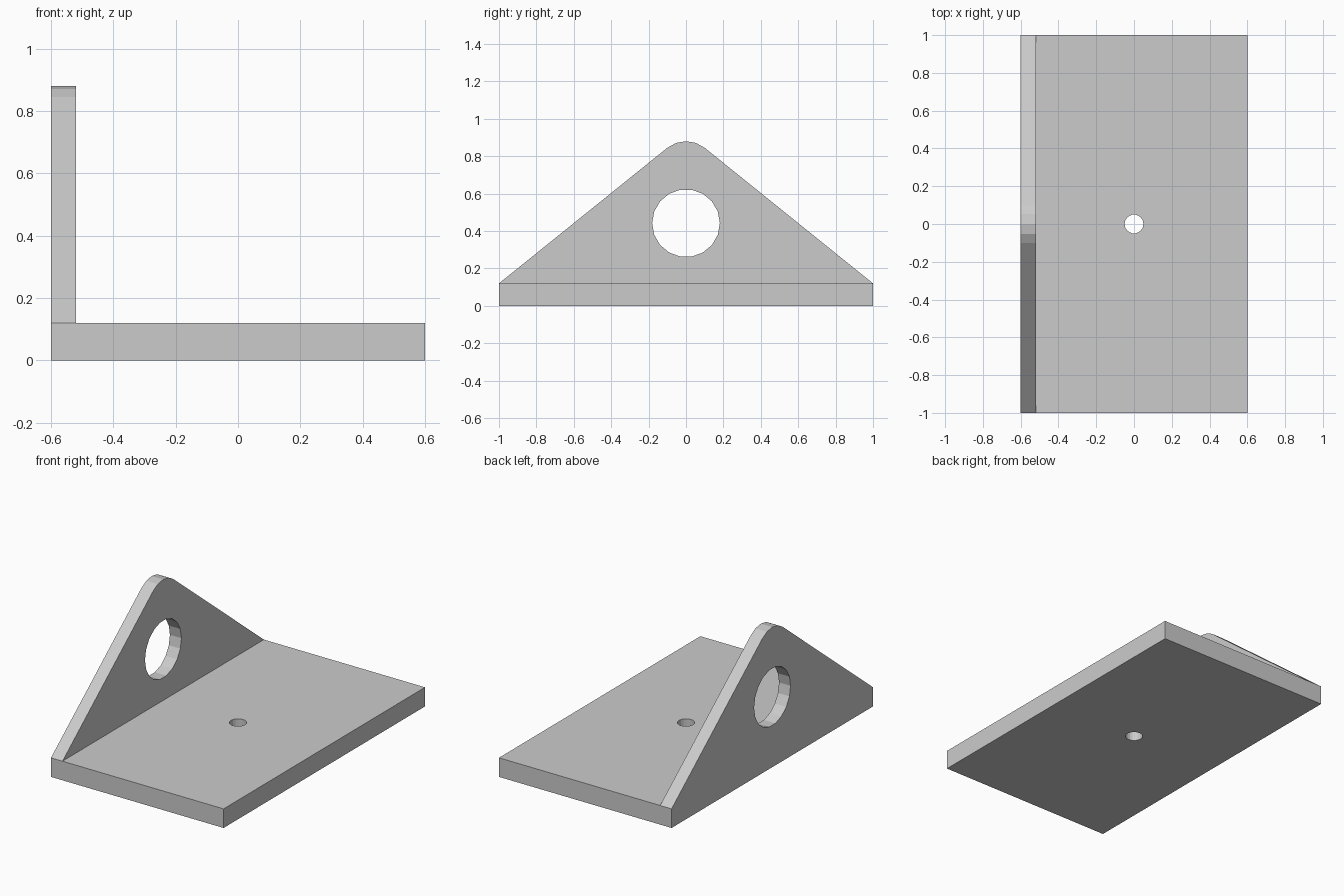
import bpy
import bmesh
from math import atan2, cos, sin, pi, radians
from mathutils import Matrix, Vector

cube = bpy.data.objects.get("Cube")
if cube:
    bpy.data.objects.remove(cube, do_unlink=True)

# Plain grey metal
grey = bpy.data.materials.new("grey metal")
grey.use_nodes = True
colour = (0.6, 0.6, 0.6, 1)
grey.diffuse_color = colour
grey.node_tree.nodes["Principled BSDF"].inputs["Base Color"].default_value = colour

BASE_Z = 0.12
SIDES = 18


def extrude_profile(name, points, offset):
    """Solid made by sweeping a flat outline along an offset."""
    bm = bmesh.new()
    face = bm.faces.new([bm.verts.new(p) for p in points])
    swept = bmesh.ops.extrude_face_region(bm, geom=[face])["geom"]
    verts = [v for v in swept if isinstance(v, bmesh.types.BMVert)]
    bmesh.ops.translate(bm, verts=verts, vec=Vector(offset))
    bmesh.ops.recalc_face_normals(bm, faces=bm.faces)
    mesh = bpy.data.meshes.new(name)
    bm.to_mesh(mesh)
    bm.free()
    obj = bpy.data.objects.new(name, mesh)
    mesh.materials.append(grey)
    bpy.context.collection.objects.link(obj)
    return obj


def drill(obj, points, offset):
    """Cut a straight hole through a part."""
    cutter = extrude_profile(obj.name + "_hole_cutter", points, offset)
    cutter.hide_render = True
    cutter.hide_viewport = True
    cutter.display_type = 'WIRE'
    mod = obj.modifiers.new("hole", 'BOOLEAN')
    mod.operation = 'DIFFERENCE'
    mod.solver = 'EXACT'
    mod.object = cutter


def circle(radius):
    return [(radius * cos(2 * pi * i / SIDES), radius * sin(2 * pi * i / SIDES))
            for i in range(SIDES)]


# Base plate with a small bolt hole
base = extrude_profile("base_plate",
                       [(-0.6, -1, 0), (0.6, -1, 0), (0.6, 1, 0), (-0.6, 1, 0)],
                       (0, 0, BASE_Z))
drill(base, [(x, y, -0.1) for x, y in circle(0.05)], (0, 0, 0.4))

# Upright triangular wall with a rounded peak
peak_radius, peak_centre, tangent = 0.16, 0.72, radians(38.8)
outline = [(-1, BASE_Z), (1, BASE_Z)]
for i in range(5):
    a = tangent * (1 - i / 2)
    outline.append((peak_radius * sin(a), peak_centre + peak_radius * cos(a)))
wall = extrude_profile("side_wall", [(-0.6, y, z) for y, z in outline], (0.08, 0, 0))

# Large round opening through the wall
drill(wall, [(-0.8, y, 0.442 + z) for y, z in circle(0.181)], (0.5, 0, 0))
